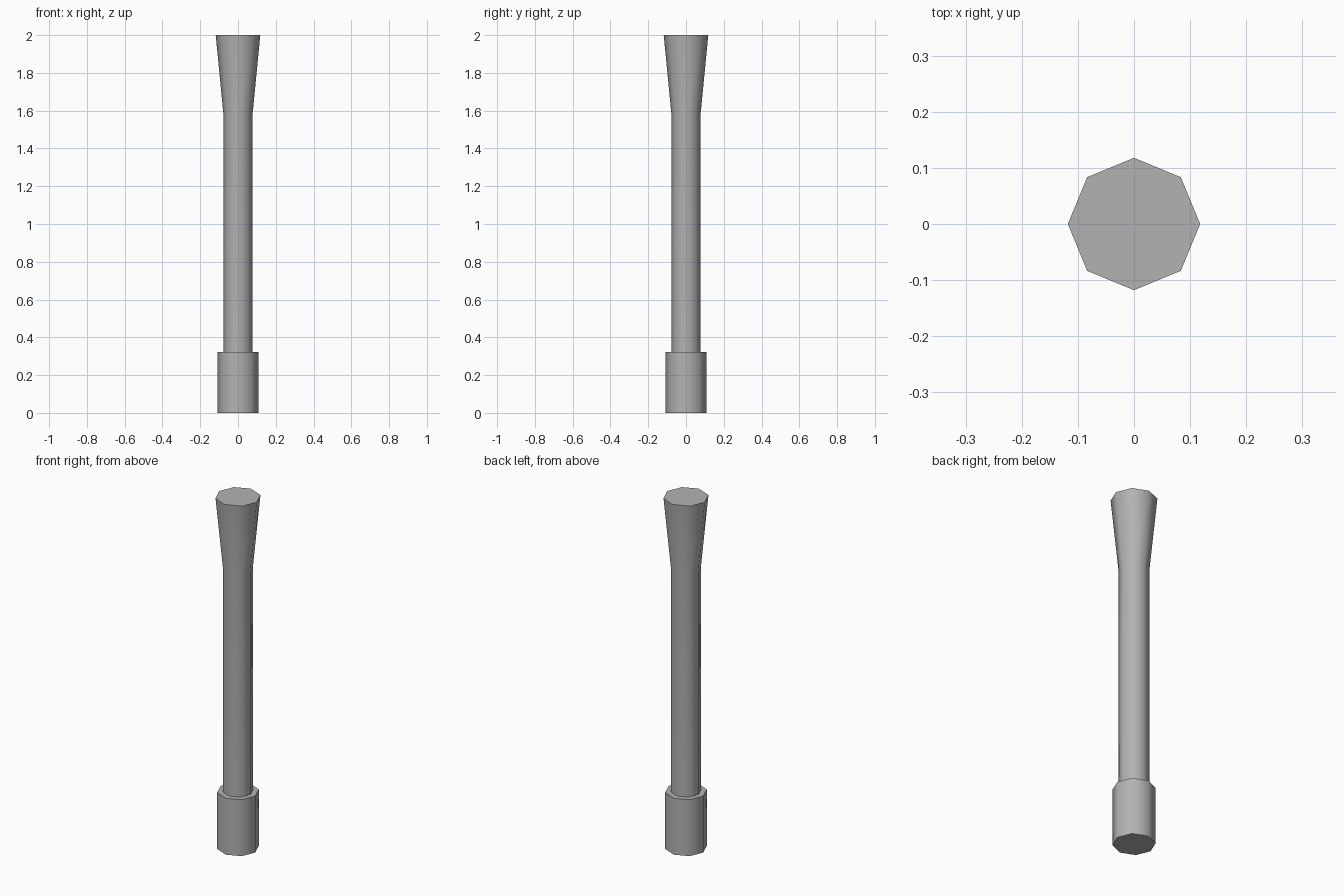
import bpy, bmesh
from math import cos, sin, radians, tau

if "Cube" in bpy.data.objects:
    bpy.data.objects.remove(bpy.data.objects["Cube"])

SIDES = 8


def turned(name, profile):
    """Closed octagonal solid from (radius, z) rings, corners on the axes."""
    bm = bmesh.new()
    rings = [[bm.verts.new((r * cos(tau * i / SIDES), r * sin(tau * i / SIDES), z))
              for i in range(SIDES)] for r, z in profile]
    for lo, hi in zip(rings, rings[1:]):
        for i in range(SIDES):
            j = (i + 1) % SIDES
            bm.faces.new((lo[i], lo[j], hi[j], hi[i]))
    bm.faces.new(rings[0][::-1])
    bm.faces.new(rings[-1])
    bm.normal_update()
    # Smooth around the sides, crisp at steps and caps
    for f in bm.faces:
        f.smooth = True
    for e in bm.edges:
        e.smooth = e.calc_face_angle(0) < radians(50)
    mesh = bpy.data.meshes.new(name)
    bm.to_mesh(mesh)
    bm.free()
    obj = bpy.data.objects.new(name, mesh)
    bpy.context.collection.objects.link(obj)
    return obj


# Thick collar at the bottom, with the shaft starting from its top step;
# the shaft flares out to a flat-capped end
post = turned("flared_post", [(0.109, 0), (0.109, 0.322), (0.078, 0.322),
                              (0.078, 1.59), (0.118, 2.0)])

# Mid grey finish
grey = bpy.data.materials.new("mid_grey")
grey.diffuse_color = (0.45, 0.45, 0.45, 1)
grey.use_nodes = True
grey.node_tree.nodes["Principled BSDF"].inputs["Base Color"].default_value = grey.diffuse_color
post.data.materials.append(grey)
